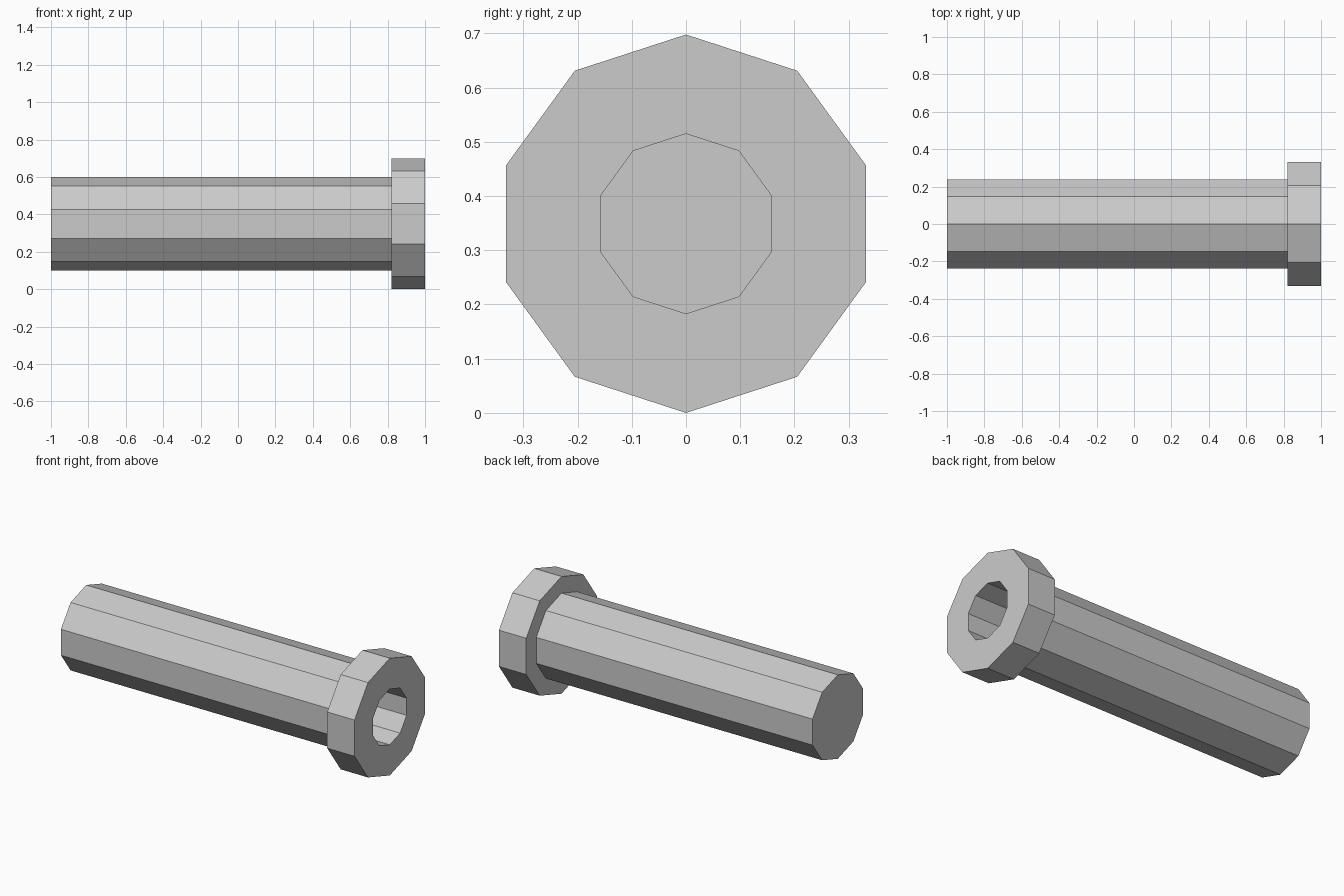
import bpy, bmesh, math

SIDES = 10
AXIS_Z = 0.349

cube = bpy.data.objects.get("Cube")
if cube:
    bpy.data.objects.remove(cube, do_unlink=True)

# Plain grey material
grey = bpy.data.materials.new("light grey")
grey.use_nodes = True
colour = (0.6, 0.6, 0.6, 1)
grey.diffuse_color = colour
grey.node_tree.nodes["Principled BSDF"].inputs["Base Color"].default_value = colour


def turned_part(name, profile):
    """Turn an (x, radius) profile about the long axis and cap both ends."""
    bm = bmesh.new()
    rings = []
    for x, radius in profile:
        angles = [2 * math.pi * i / SIDES for i in range(SIDES)]
        rings.append([bm.verts.new((x, radius * math.sin(a), AXIS_Z + radius * math.cos(a)))
                      for a in angles])
    for a, b in zip(rings, rings[1:]):
        for i in range(SIDES):
            j = (i + 1) % SIDES
            bm.faces.new((a[i], a[j], b[j], b[i]))
    bm.faces.new(rings[0])
    bm.faces.new(rings[-1])
    bmesh.ops.recalc_face_normals(bm, faces=bm.faces)
    mesh = bpy.data.meshes.new(name)
    bm.to_mesh(mesh)
    bm.free()
    mesh.materials.append(grey)
    obj = bpy.data.objects.new(name, mesh)
    bpy.context.collection.objects.link(obj)
    return obj


# Shaft, collar and blind bore turned as one closed body
turned_part("collared_tube", [
    (-1.0, 0.25),     # closed end
    (0.82, 0.25),     # shaft meets collar
    (0.82, AXIS_Z),   # collar back
    (1.0, AXIS_Z),    # collar front
    (1.0, 0.166),     # bore mouth
    (0.4, 0.166),     # bore floor
])
